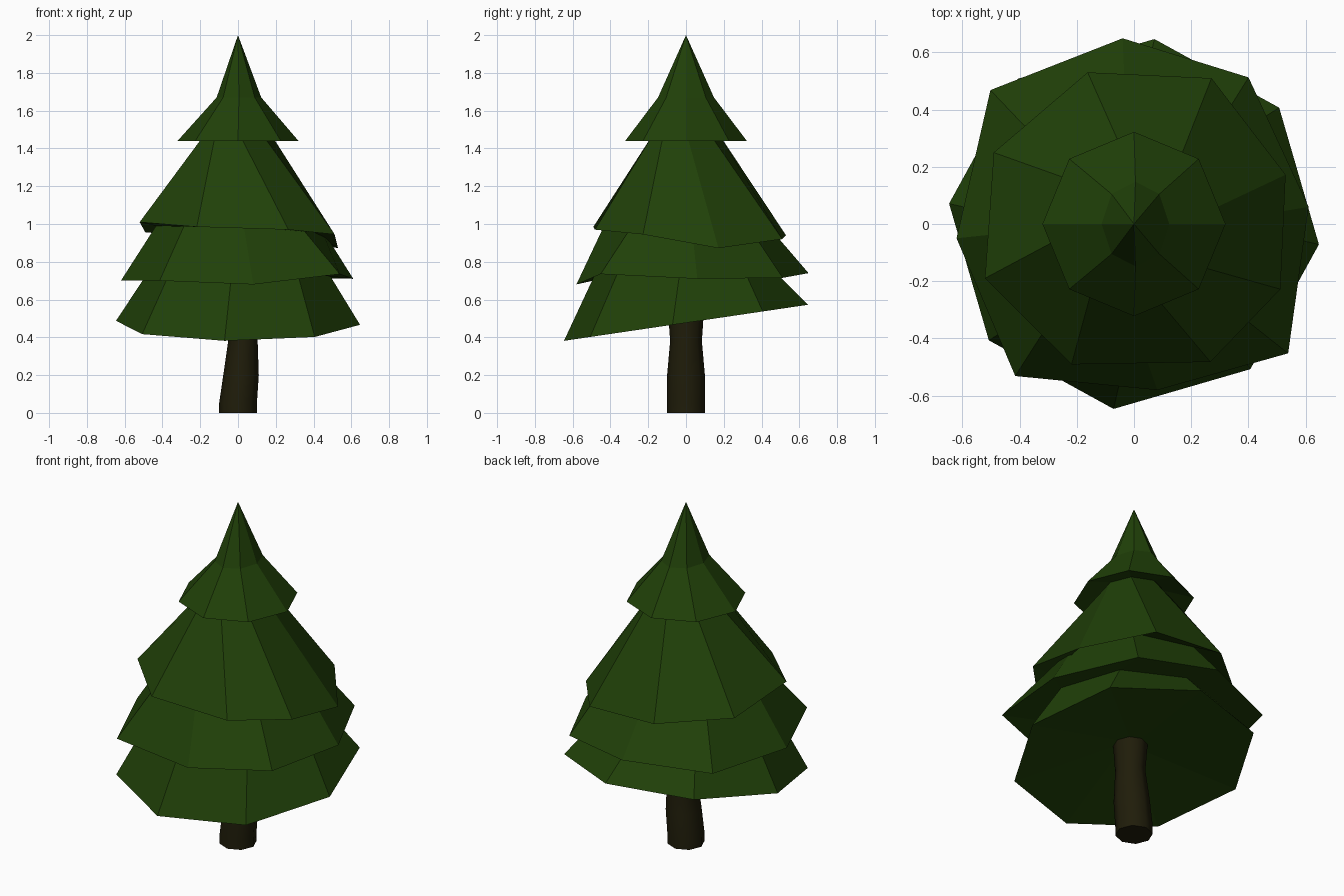
import bpy
import bmesh
from math import sin, cos, radians, pi

SIDES = 8

cube = bpy.data.objects.get("Cube")
if cube:
    bpy.data.objects.remove(cube, do_unlink=True)


def make_material(name, color):
    mat = bpy.data.materials.new(name)
    mat.use_nodes = True
    mat.diffuse_color = (*color, 1)
    shader = mat.node_tree.nodes["Principled BSDF"]
    shader.inputs["Base Color"].default_value = (*color, 1)
    shader.inputs["Roughness"].default_value = 0.9
    return mat


def ring(bm, z, rx, ry, x=0.0, turn=0.0):
    """One level octagonal ring."""
    angles = [radians(turn) + 2 * pi * i / SIDES for i in range(SIDES)]
    return [bm.verts.new((x + rx * cos(a), ry * sin(a), z)) for a in angles]


def bridge(bm, low, high):
    for i in range(SIDES):
        j = (i + 1) % SIDES
        bm.faces.new((low[i], low[j], high[j], high[i]))


def finish(bm, name, mat):
    bmesh.ops.recalc_face_normals(bm, faces=bm.faces[:])
    mesh = bpy.data.meshes.new(name)
    bm.to_mesh(mesh)
    bm.free()
    mesh.materials.append(mat)
    obj = bpy.data.objects.new(name, mesh)
    bpy.context.collection.objects.link(obj)
    return obj


def branch_tier(name, neck, turns, radii, heights, inner):
    """Skirt from its neck down to an uneven rim, then a recessed underside
    running in to the neck of the part below."""
    bm = bmesh.new()
    top = ring(bm, *neck)
    rim = [bm.verts.new((r * cos(radians(t)), r * sin(radians(t)), z))
           for t, r, z in zip(turns, radii, heights)]
    bridge(bm, rim, top)
    bridge(bm, ring(bm, *inner), rim)
    finish(bm, name, needles)


needles = make_material("dark_green_needles", (0.0145, 0.052, 0.0025))
bark = make_material("dark_brown_bark", (0.014, 0.012, 0.003))

# Necks where each part runs up into the one above it: height, radii, shift, turn
upper_neck = (1.49, 0.165, 0.165, 0, 0)
middle_neck = (0.99, 0.435, 0.435, 0, 4)
bottom_neck = (0.74, 0.48, 0.48, 0, -4)
trunk_neck = (0.54, 0.09, 0.095, 0.025, 0)

# Branch tiers, rim corners listed counterclockwise from +x
branch_tier("upper_middle_branches", upper_neck,
            [18, 62, 107, 153, 200, 246, 299, 336],
            [0.557, 0.577, 0.554, 0.55, 0.554, 0.537, 0.551, 0.56],
            [0.872, 0.92, 0.94, 0.955, 1.01, 0.985, 0.97, 0.945],
            middle_neck)
branch_tier("lower_middle_branches", middle_neck,
            [5.6, 52, 93.5, 137, 184.6, 232, 278, 320],
            [0.613, 0.65, 0.65, 0.686, 0.622, 0.674, 0.586, 0.703],
            [0.71, 0.715, 0.74, 0.715, 0.7, 0.7, 0.68, 0.735],
            bottom_neck)
bottom_turns = [45 * i - 6.3 for i in range(SIDES)]
branch_tier("bottom_branches", bottom_neck, bottom_turns, [0.65] * SIDES,
            [0.477 + 0.096 * sin(radians(t)) for t in bottom_turns],
            trunk_neck)

# Treetop: flared skirt under a sharp point
bm = bmesh.new()
skirt = ring(bm, 1.44, 0.32, 0.322)
waist = ring(bm, 1.67, 0.118, 0.148, x=0.005)
tip = bm.verts.new((0, 0, 2))
bridge(bm, ring(bm, *upper_neck), skirt)
bridge(bm, skirt, waist)
for i in range(SIDES):
    bm.faces.new((waist[i], waist[(i + 1) % SIDES], tip))
finish(bm, "treetop", needles)

# Slightly bent trunk: height, radius along x and y, sideways shift
bm = bmesh.new()
sections = [(0, 0.1, 0.1), (0.05, 0.1, 0.1), (0.2, 0.094, 0.1, 0.016),
            (0.38, 0.078, 0.084, 0.026), trunk_neck]
rings = [ring(bm, *section) for section in sections]
for low, high in zip(rings, rings[1:]):
    bridge(bm, low, high)
bm.faces.new(rings[0])
trunk = finish(bm, "trunk", bark)

bpy.ops.object.select_all(action="DESELECT")
trunk.select_set(True)
bpy.context.view_layer.objects.active = trunk
bpy.ops.object.shade_smooth_by_angle(angle=radians(50))
